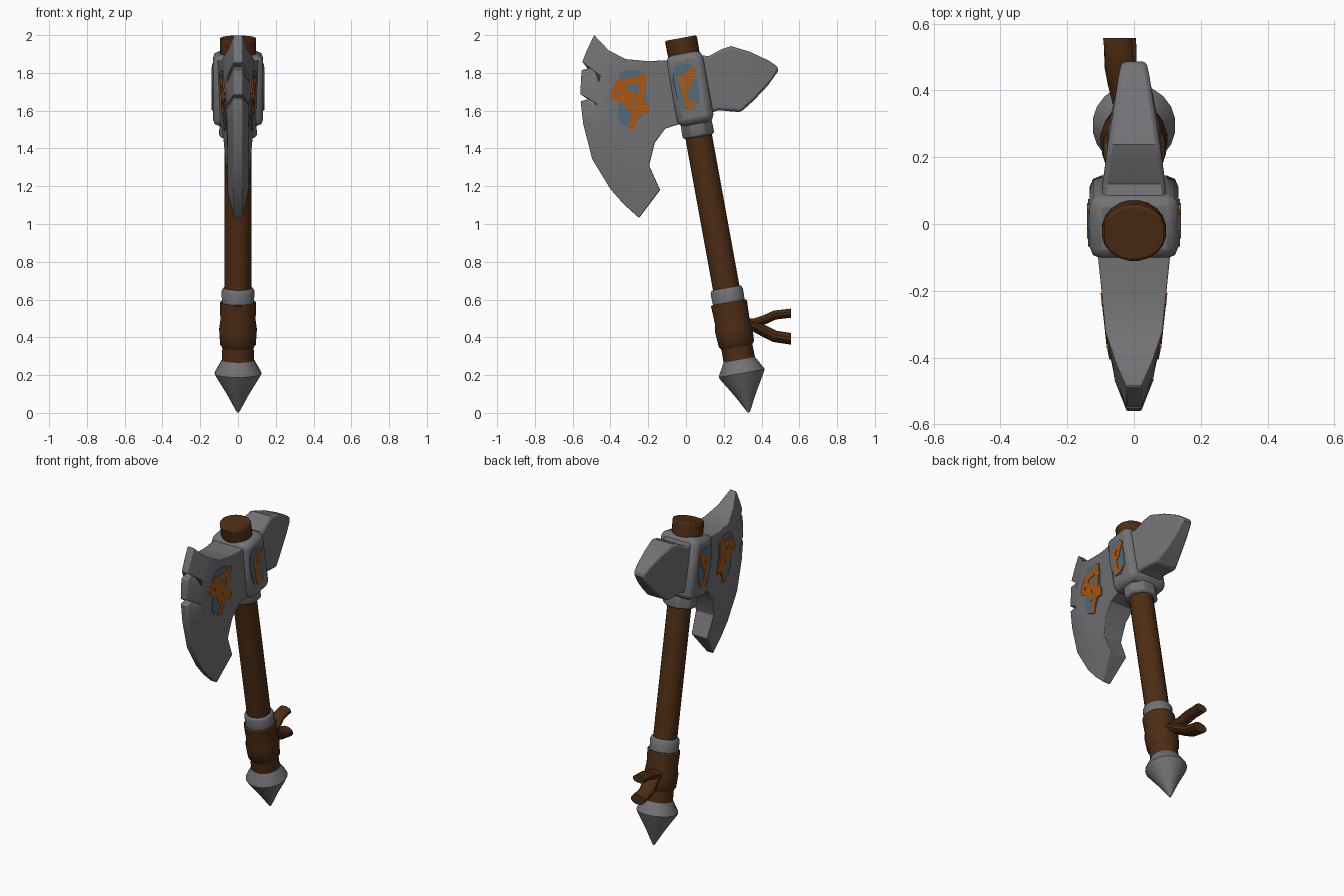
import bpy, bmesh, math
from mathutils import Vector

if "Cube" in bpy.data.objects:
    bpy.data.objects.remove(bpy.data.objects["Cube"])

TILT = math.radians(10.3)
AXIS = Vector((0, -math.sin(TILT), math.cos(TILT)))
SIDE = Vector((0, math.cos(TILT), math.sin(TILT)))
FOOT = Vector((0, 0.333, 0))


def mat(name, rgb):
    m = bpy.data.materials.new(name)
    m.diffuse_color = (*rgb, 1)
    m.use_nodes = True
    m.node_tree.nodes["Principled BSDF"].inputs["Base Color"].default_value = m.diffuse_color
    return m


STEEL = mat("steel grey", (0.17, 0.168, 0.18))
WOOD = mat("dark brown", (0.075, 0.026, 0.007))
BLUE = mat("paint blue", (0.085, 0.15, 0.21))
ORANGE = mat("paint orange", (0.42, 0.1, 0.006))


def local(x, s, t):
    """Point in the tilted frame of the handle."""
    return FOOT + Vector((x, 0, 0)) + SIDE * s + AXIS * t


def finish(bm, name, material, bevel=0, segments=2):
    bmesh.ops.recalc_face_normals(bm, faces=bm.faces[:])
    me = bpy.data.meshes.new(name)
    bm.to_mesh(me)
    bm.free()
    me.materials.append(material)
    ob = bpy.data.objects.new(name, me)
    bpy.context.collection.objects.link(ob)
    bpy.ops.object.select_all(action='DESELECT')
    ob.select_set(True)
    bpy.context.view_layer.objects.active = ob
    bpy.ops.object.shade_smooth_by_angle(angle=math.radians(35))
    if bevel:
        b = ob.modifiers.new("bevel", 'BEVEL')
        b.width, b.segments = bevel, segments
        b.limit_method, b.angle_limit = 'ANGLE', math.radians(38)
    return ob


def loft(name, rings, material, bevel=0):
    """Skin even-sized rings, with strip-shaped end caps."""
    bm = bmesh.new()
    vs = [[bm.verts.new(p) for p in r] for r in rings]
    n = len(vs[0])
    for a, b in zip(vs, vs[1:]):
        for i in range(n):
            j = (i + 1) % n
            bm.faces.new((a[i], a[j], b[j], b[i]))
    for r in (vs[0], vs[-1]):
        for i in range(n // 2 - 1):
            bm.faces.new((r[i], r[i + 1], r[n - 2 - i], r[n - 1 - i]))
    return finish(bm, name, material, bevel)


def lathe(name, profile, material, sides=20, squash=1.0, bevel=0):
    angs = [2 * math.pi * (i + 0.5) / sides for i in range(sides)]
    return loft(name, [[local(r * math.cos(a), r * squash * math.sin(a), t) for a in angs]
                       for r, t in profile], material, bevel)


# handle, end cap, grip and pommel
lathe("handle", [(0.072, 0.27), (0.072, 1.6)], WOOD)
lathe("handle_top", [(0.09, 1.85), (0.097, 1.95), (0.097, 2.017)], WOOD, squash=0.89, bevel=0.008)
lathe("grip_wrap", [(0.086, 0.27), (0.084, 0.355), (0.096, 0.37), (0.101, 0.45),
                    (0.094, 0.5), (0.098, 0.595)], WOOD, bevel=0.006)
lathe("grip_ring", [(0.086, 0.585), (0.088, 0.655), (0.08, 0.672)], STEEL, bevel=0.006)
lathe("pommel", [(0.006, 0.003), (0.06, 0.103), (0.119, 0.2), (0.125, 0.213), (0.12, 0.225),
                 (0.086, 0.285)], STEEL)


# strap tails on the back of the grip
def strap(name, path, wx, wz):
    rings = []
    pts = [Vector(p) for p in path]
    for i, p in enumerate(pts):
        d = (pts[min(i + 1, len(pts) - 1)] - pts[max(i - 1, 0)]).normalized()
        up = Vector((1, 0, 0)).cross(d).normalized()
        if i == len(pts) - 1:
            up = Vector((0, 0, 1))
        up = -up if up.z < 0 else up
        rings.append([p + Vector((wx * math.cos(a), 0, 0)) + up * wz * math.sin(a)
                      for a in [2 * math.pi * (k + 0.5) / 12 for k in range(12)]])
    loft(name, rings, WOOD)


strap("strap_upper", [(0, 0.28, 0.475), (-0.015, 0.36, 0.475), (-0.03, 0.42, 0.495),
                      (-0.042, 0.47, 0.518), (-0.05, 0.557, 0.528)], 0.044, 0.025)
strap("strap_lower", [(0, 0.28, 0.465), (-0.015, 0.36, 0.462), (-0.03, 0.42, 0.43),
                      (-0.04, 0.47, 0.405), (-0.042, 0.557, 0.392)], 0.05, 0.032)

# socket block around the handle and the collar under it
bm = bmesh.new()
bmesh.ops.create_cube(bm, size=2)
for v in bm.verts:
    v.co = local(v.co.x * 0.133, v.co.y * 0.098, 1.745 + v.co.z * 0.19)
finish(bm, "socket_block", STEEL, 0.035)
lathe("collar", [(0.1, 1.485), (0.108, 1.5), (0.105, 1.6)], STEEL, sides=8, squash=0.85, bevel=0.01)


# blade: the edge curve with two notches, joined to the root through inner curves
def bez(a, b, c, f):
    return [(1 - f) ** 2 * p + 2 * f * (1 - f) * q + f * f * r for p, q, r in zip(a, b, c)]


def half_width(y, z):
    return 0.068 + 0.1 * (y + 0.4) - 0.06 * (1.7 - z)


EDGE = [(-0.486, 2.0), (-0.525, 1.92), (-0.55, 1.855), (-0.485, 1.832), (-0.553, 1.815),
        (-0.56, 1.685), (-0.497, 1.667), (-0.558, 1.65), (-0.544, 1.53), (-0.497, 1.344),
        (-0.40, 1.185), (-0.33, 1.105), (-0.248, 1.032)]
INNER = [((-0.41, 1.92), (-0.62, 1.45), (-0.137, 1.18)),
         ((-0.32, 1.873), (-0.52, 1.6), (-0.195, 1.31)),
         ((-0.2, 1.862), (-0.22, 1.65), (-0.165, 1.43)),
         ((-0.12, 1.866), (-0.13, 1.69), (-0.11, 1.505)),
         ((0.0, 1.87), (0.0, 1.7), (0.0, 1.54))]
rings = []
for y, z in EDGE:
    f = (2.0 - z) / 0.968
    row = [(0.022, y, z)]
    for k, c in enumerate(INNER):
        cy, cz = bez(*c, f)
        row.append((0.056 if k == 0 else half_width(cy, cz), cy, cz))
    rings.append([Vector(p) for p in row] + [Vector((-p[0], p[1], p[2])) for p in reversed(row)])
loft("blade", rings, STEEL, 0.008)

# back spike: (top y, top z, bottom y, bottom z, half width)
SPIKE = [(0.04, 1.90, 0.06, 1.55, 0.1), (0.12, 1.888, 0.125, 1.585, 0.094),
         (0.19, 1.926, 0.17, 1.602, 0.085), (0.238, 1.942, 0.29, 1.592, 0.078),
         (0.338, 1.912, 0.36, 1.655, 0.062), (0.44, 1.864, 0.435, 1.735, 0.047),
         (0.487, 1.832, 0.487, 1.808, 0.037)]
loft("back_spike", [[Vector((w, a, b)), Vector((w, c, d)), Vector((-w, c, d)), Vector((-w, a, b))]
                    for a, b, c, d, w in SPIKE], STEEL, 0.014)


# painted marks: thin plates on both sides
def plate(name, polys, width, out, material):
    bm = bmesh.new()
    for sx in (1, -1):
        for poly in polys:
            front = [bm.verts.new((sx * (width(y, z) + out), y, z)) for y, z in poly]
            back = [bm.verts.new((sx * (width(y, z) + out - 0.008), y, z)) for y, z in poly]
            bm.faces.new(front)
            bm.faces.new(back[::-1])
            for i in range(len(poly)):
                j = (i + 1) % len(poly)
                bm.faces.new((front[i], back[i], back[j], front[j]))
    finish(bm, name, material)


def stroke(a, b, w=0.018):
    a, b = Vector(a), Vector(b)
    d = (b - a).normalized() * w
    n = Vector((-d.y, d.x))
    a, b = a - d * 0.5, b + d * 0.5
    return [tuple(p) for p in (a + n, b + n, b - n, a - n)]


def block_width(y, z):
    return 0.133


plate("blade_paint", [[(-0.355, 1.79), (-0.33, 1.815), (-0.25, 1.815), (-0.205, 1.78), (-0.21, 1.68),
                       (-0.195, 1.61), (-0.25, 1.56), (-0.28, 1.51), (-0.34, 1.52), (-0.365, 1.57),
                       (-0.355, 1.66)]], half_width, 0.004, BLUE)
plate("blade_marks", [stroke(*s) for s in (
    ((-0.225, 1.79), (-0.24, 1.67)), ((-0.24, 1.67), (-0.29, 1.51)),
    ((-0.36, 1.745), (-0.235, 1.765)), ((-0.385, 1.69), (-0.345, 1.75)),
    ((-0.34, 1.73), (-0.3, 1.62)), ((-0.38, 1.68), (-0.32, 1.65)),
    ((-0.3, 1.61), (-0.205, 1.6)), ((-0.31, 1.7), (-0.21, 1.61)))], half_width, 0.007, ORANGE)
plate("socket_paint", [[(-0.065, 1.83), (-0.02, 1.85), (0.03, 1.84), (0.06, 1.77), (0.075, 1.65),
                        (0.04, 1.6), (-0.02, 1.61), (-0.05, 1.68), (-0.068, 1.76)]],
      block_width, 0.004, BLUE)
plate("socket_marks", [stroke(*s, 0.014) for s in (
    ((0.045, 1.815), (-0.03, 1.765)), ((-0.025, 1.78), (0.01, 1.62)),
    ((0.01, 1.62), (0.05, 1.64)), ((0.04, 1.81), (0.01, 1.72)))], block_width, 0.007, ORANGE)
